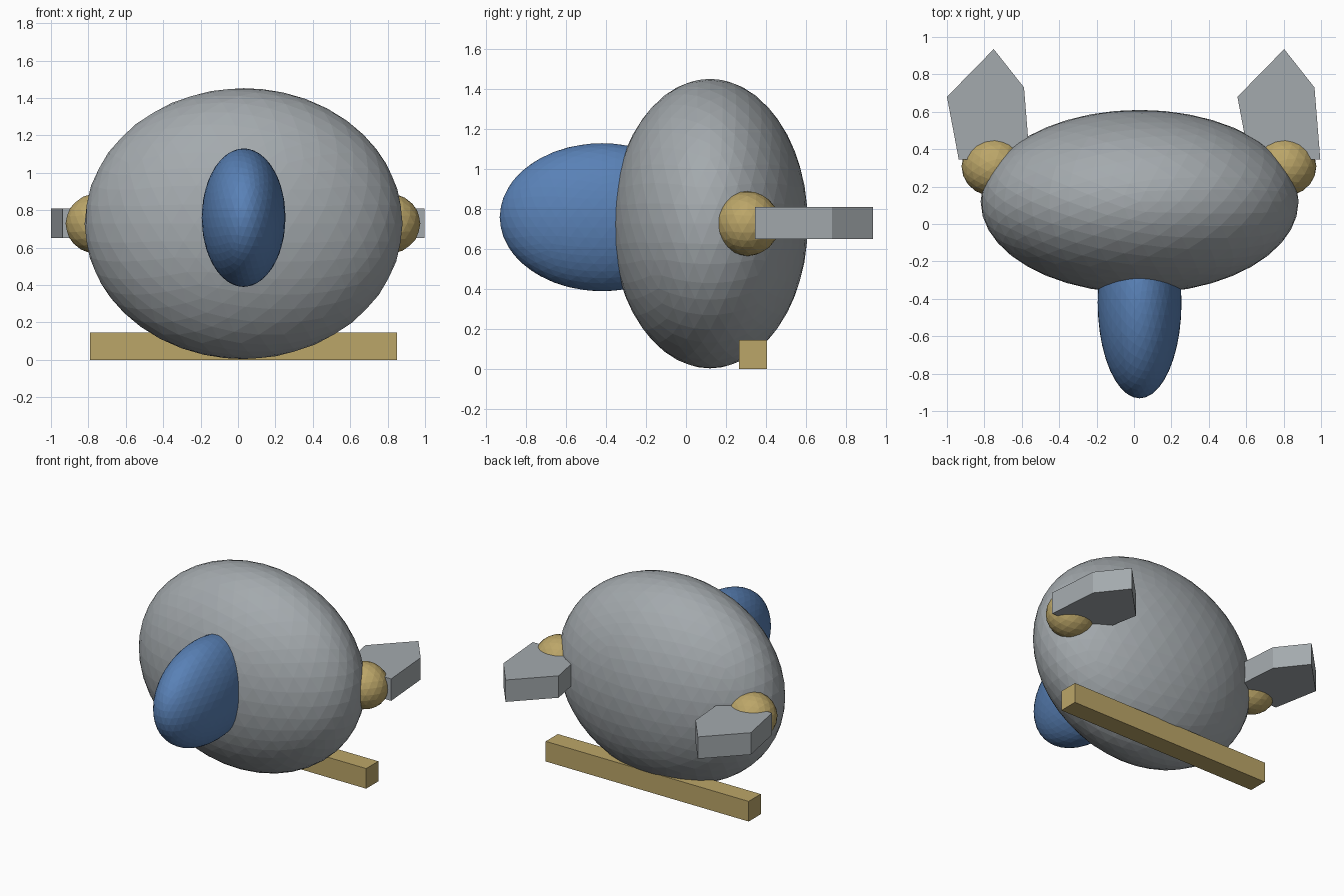
import bpy, bmesh

if "Cube" in bpy.data.objects:
    bpy.data.objects.remove(bpy.data.objects["Cube"])


def material(name, rgb):
    m = bpy.data.materials.new(name)
    m.diffuse_color = (*rgb, 1)
    m.use_nodes = True
    m.node_tree.nodes["Principled BSDF"].inputs["Base Color"].default_value = m.diffuse_color
    return m


GREY = material("hull grey", (0.37, 0.40, 0.42))
BLUE = material("canopy blue", (0.10, 0.22, 0.47))
TAN = material("brass tan", (0.50, 0.38, 0.14))


def finish(bm, name, mat):
    bmesh.ops.recalc_face_normals(bm, faces=bm.faces)
    mesh = bpy.data.meshes.new(name)
    bm.to_mesh(mesh)
    bm.free()
    mesh.materials.append(mat)
    ob = bpy.data.objects.new(name, mesh)
    bpy.context.collection.objects.link(ob)
    return ob


def ellipsoid(name, center, radii, detail, mat):
    bm = bmesh.new()
    bmesh.ops.create_icosphere(bm, subdivisions=detail, radius=1)
    bmesh.ops.scale(bm, vec=radii, verts=bm.verts)
    bmesh.ops.translate(bm, vec=center, verts=bm.verts)
    return finish(bm, name, mat)


def prism(name, outline, z0, z1, mat):
    bm = bmesh.new()
    face = bm.faces.new([bm.verts.new((x, y, z0)) for x, y in outline])
    top = bmesh.ops.extrude_face_region(bm, geom=[face])["geom"]
    verts = [v for v in top if isinstance(v, bmesh.types.BMVert)]
    bmesh.ops.translate(bm, vec=(0, 0, z1 - z0), verts=verts)
    return finish(bm, name, mat)


# Main hull and protruding canopy
ellipsoid("hull", (0.03, 0.12, 0.728), (0.85, 0.49, 0.724), 4, GREY)
ellipsoid("canopy", (0.03, -0.42, 0.76), (0.224, 0.512, 0.37), 4, BLUE)

# Side joints, each carrying an identical five-sided fin
FIN = [(-0.25, 0.68), (0, 0.935), (0.162, 0.73), (0.193, 0.345), (-0.187, 0.345)]
for side, x in (("left", -0.75), ("right", 0.803)):
    ellipsoid(side + "_joint", (x, 0.308, 0.728), (0.172, 0.16, 0.162), 3, TAN)
    prism(side + "_fin", [(x + px, y) for px, y in FIN], 0.65, 0.81, GREY)

# Landing skid
prism("skid", [(-0.79, 0.265), (0.85, 0.265), (0.85, 0.405), (-0.79, 0.405)],
      0.0, 0.147, TAN)
